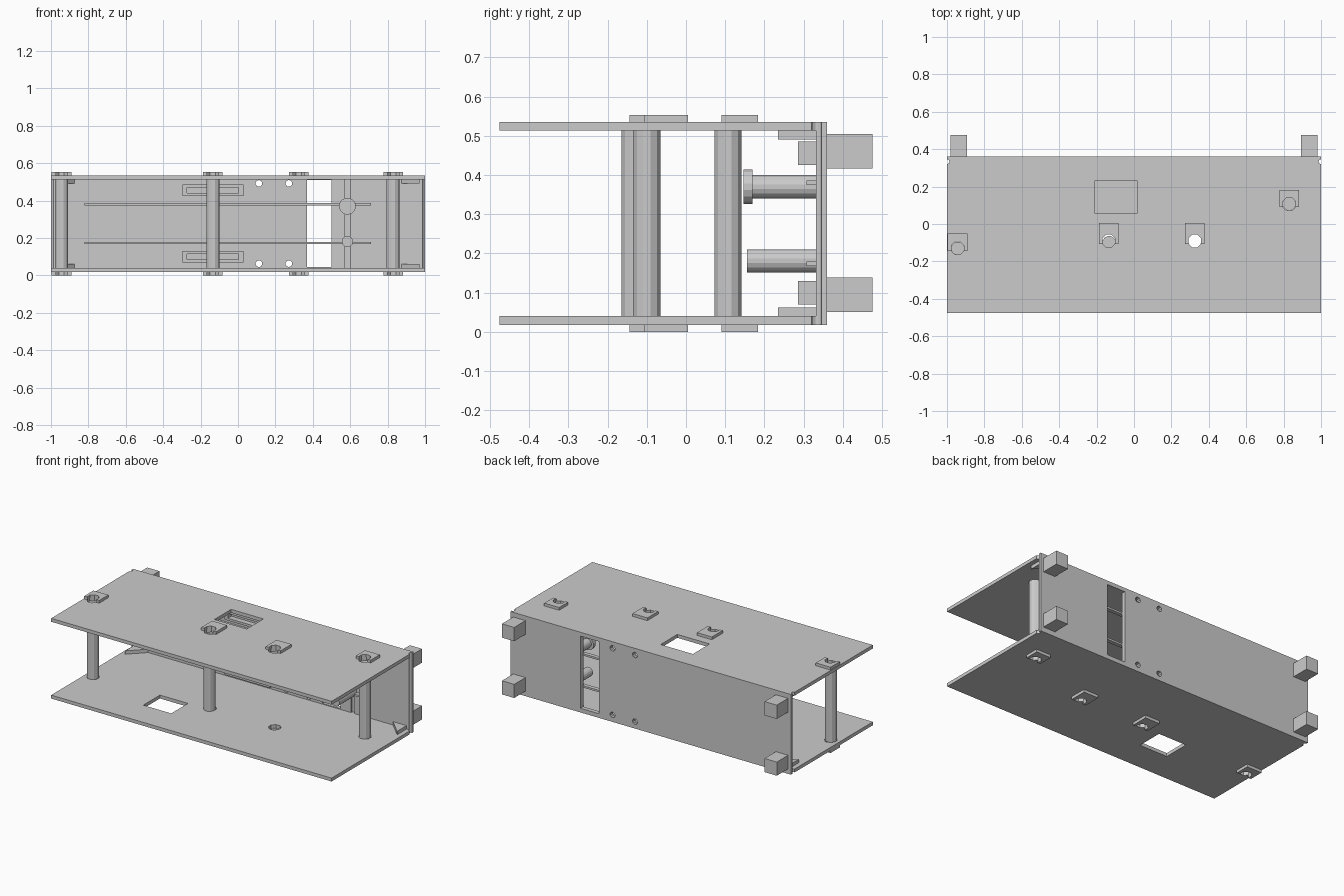
import bpy, bmesh, math
from mathutils import Matrix

if "Cube" in bpy.data.objects:
    bpy.data.objects.remove(bpy.data.objects["Cube"])


def make(name, bm):
    bmesh.ops.recalc_face_normals(bm, faces=bm.faces[:])
    me = bpy.data.meshes.new(name)
    bm.to_mesh(me)
    bm.free()
    ob = bpy.data.objects.new(name, me)
    bpy.context.collection.objects.link(ob)
    return ob


def prism(name, pts, z0, z1):
    bm = bmesh.new()
    low = [bm.verts.new((x, y, z0)) for x, y in pts]
    high = [bm.verts.new((x, y, z1)) for x, y in pts]
    bm.faces.new(low)
    bm.faces.new(high)
    n = len(pts)
    for i in range(n):
        j = (i + 1) % n
        bm.faces.new((low[i], low[j], high[j], high[i]))
    return make(name, bm)


def box(name, x0, x1, y0, y1, z0, z1):
    return prism(name, [(x0, y0), (x1, y0), (x1, y1), (x0, y1)], z0, z1)


def rod_z(name, x, y, r, z0, z1, n=12):
    pts = [(x + r * math.cos(2 * math.pi * (i + .5) / n),
            y + r * math.sin(2 * math.pi * (i + .5) / n)) for i in range(n)]
    return prism(name, pts, z0, z1)


def rod_y(name, x, z, r, y0, y1, n=16):
    ob = rod_z(name, 0, 0, r, -y1, -y0, n)
    ob.data.transform(Matrix.Translation((x, 0, z)) @ Matrix.Rotation(math.pi / 2, 4, 'X'))
    return ob


def cut(ob, cutters):
    for c in cutters:
        m = ob.modifiers.new("cut", 'BOOLEAN')
        m.operation = 'DIFFERENCE'
        m.solver = 'EXACT'
        m.object = c
        bpy.context.view_layer.objects.active = ob
        bpy.ops.object.modifier_apply(modifier=m.name)
        bpy.data.objects.remove(c)


def end_notches():
    return [rod_z("cutter", s, 0.333, 0.013, -0.1, 0.7, 12) for s in (-1, 1)]


# Post hole: x, y, tab back edge
holes = [(-0.943, -0.128, -0.05), (-0.135, -0.09, 0.005),
         (0.325, -0.09, 0.005), (0.83, 0.107, 0.183)]

# Top and bottom plates with window, post holes and slotted tabs
for side, z0, z1, t0, t1, win in (
        ("bottom", 0.018, 0.04, 0.0, 0.018, (-0.48, -0.28, -0.28, -0.11)),
        ("top", 0.513, 0.535, 0.535, 0.553, (-0.21, 0.02, 0.06, 0.23))):
    plate = box(side + "_plate", -1, 1, -0.475, 0.332, z0, z1)
    cut(plate, [box("cutter", *win, -0.1, 0.7)] + end_notches()
        + [rod_z("cutter", x, y, 0.038, -0.1, 0.7, 8) for x, y, _ in holes])
    for x, y, back in holes:
        tab = box(side + "_tab", x - 0.053, x + 0.053, y - 0.016, back, t0, t1)
        cut(tab, [rod_z("cutter", x, y, 0.036, -0.1, 0.7, 8)])

# Upright posts
for x, y in ((-0.943, -0.13), (-0.133, -0.1), (0.83, 0.107)):
    rod_z("post", x, y, 0.036, 0.04, 0.513)

# Back plate with slot, screw holes and vertical groove
back = box("back_plate", -1, 1, 0.332, 0.36, 0.018, 0.535)
cut(back, [box("cutter", 0.37, 0.50, 0.2, 0.5, 0.045, 0.51),
           box("cutter", 0.573, 0.60, 0.2, 0.345, 0.04, 0.513)]
    + [rod_y("cutter", x, z, 0.018, 0.2, 0.5, 10) for x in (0.112, 0.272) for z in (0.063, 0.492)]
    + end_notches())

# Horizontal ribs and pegs on the inside of the back plate
for z in (0.174, 0.38):
    box("rib", -0.82, 0.71, 0.307, 0.333, z - 0.006, z + 0.006)
rod_y("lower_peg", 0.585, 0.181, 0.03, 0.155, 0.345)
rod_y("upper_peg", 0.585, 0.37, 0.03, 0.155, 0.345)
flange = rod_y("peg_flange", 0.585, 0.37, 0.045, 0.147, 0.17)
cut(flange, [rod_y("cutter", 0.585, 0.37, 0.0295, 0.1, 0.16)])

# Trays, gussets and feet, repeated at the top and bottom
for z0, z1 in ((0.07, 0.13), (0.425, 0.485)):
    tray = box("tray", -0.297, 0.03, 0.285, 0.333, z0, z1)
    cut(tray, [box("cutter", -0.272, 0.003, 0.2, 0.32, z0 + 0.015, z1 - 0.015)])
for s in (-1, 1):
    for z0, z1 in ((0.039, 0.062), (0.491, 0.514)):
        prism("corner_gusset", [(s * 0.872, 0.333), (s * 0.97, 0.333), (s * 0.97, 0.235)], z0, z1)
    for z0, z1 in ((0.05, 0.138), (0.416, 0.505)):
        box("back_foot", s * 0.893, s * 0.98, 0.359, 0.475, z0, z1)
